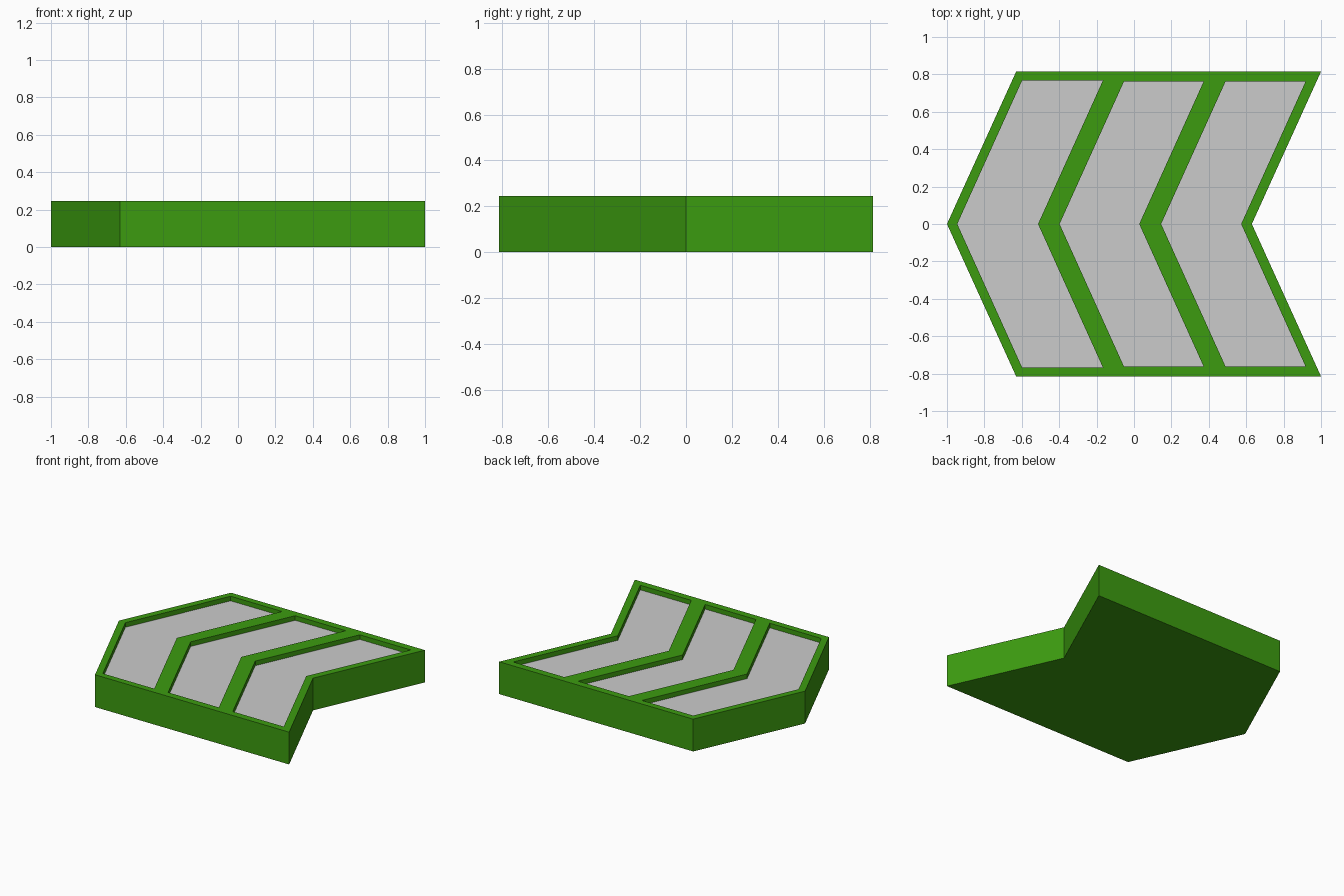
import bpy, bmesh

if "Cube" in bpy.data.objects:
    bpy.data.objects.remove(bpy.data.objects["Cube"])

HEIGHT = 0.245
FLOOR = HEIGHT - 0.035      # top of the grey inlays
POCKET = FLOOR - 0.01       # bottom of the cut pockets

green = bpy.data.materials.new("green")
green.diffuse_color = (0.045, 0.33, 0.005, 1)
green.use_nodes = True
green.node_tree.nodes["Principled BSDF"].inputs["Base Color"].default_value = green.diffuse_color


def chevron(name, tip, notch, half, z0, z1, slope=0.452):
    """Left-pointing chevron prism between two heights."""
    s = half * slope
    pts = [(tip, 0), (tip + s, -half), (notch + s, -half),
           (notch, 0), (notch + s, half), (tip + s, half)]
    bm = bmesh.new()
    base = bm.faces.new([bm.verts.new((x, y, z0)) for x, y in pts])
    top = bmesh.ops.extrude_face_region(bm, geom=[base])["geom"]
    bmesh.ops.translate(bm, vec=(0, 0, z1 - z0),
                        verts=[v for v in top if isinstance(v, bmesh.types.BMVert)])
    bmesh.ops.recalc_face_normals(bm, faces=bm.faces)
    mesh = bpy.data.meshes.new(name)
    bm.to_mesh(mesh)
    bm.free()
    ob = bpy.data.objects.new(name, mesh)
    bpy.context.collection.objects.link(ob)
    return ob


# Green tray
tray = chevron("tray", -1.0, 0.63, 0.815, 0, HEIGHT, 0.37 / 0.815)
tray.data.materials.append(green)

# Three pockets, each with a grey inlay on its floor
pockets = [(-0.945, -0.513, 0.767), (-0.398, 0.028, 0.762), (0.145, 0.573, 0.762)]
for i, (tip, notch, half) in enumerate(pockets, 1):
    cutter = chevron(f"pocket_cutter_{i}", tip, notch, half, POCKET, HEIGHT + 0.1)
    cutter.hide_render = True
    cutter.hide_set(True)
    cutter.data.materials.append(green)
    cut = tray.modifiers.new(f"pocket_{i}", "BOOLEAN")
    cut.operation = "DIFFERENCE"
    cut.solver = "EXACT"
    cut.object = cutter
    chevron(f"inlay_{i}", tip, notch, half, POCKET, FLOOR)
